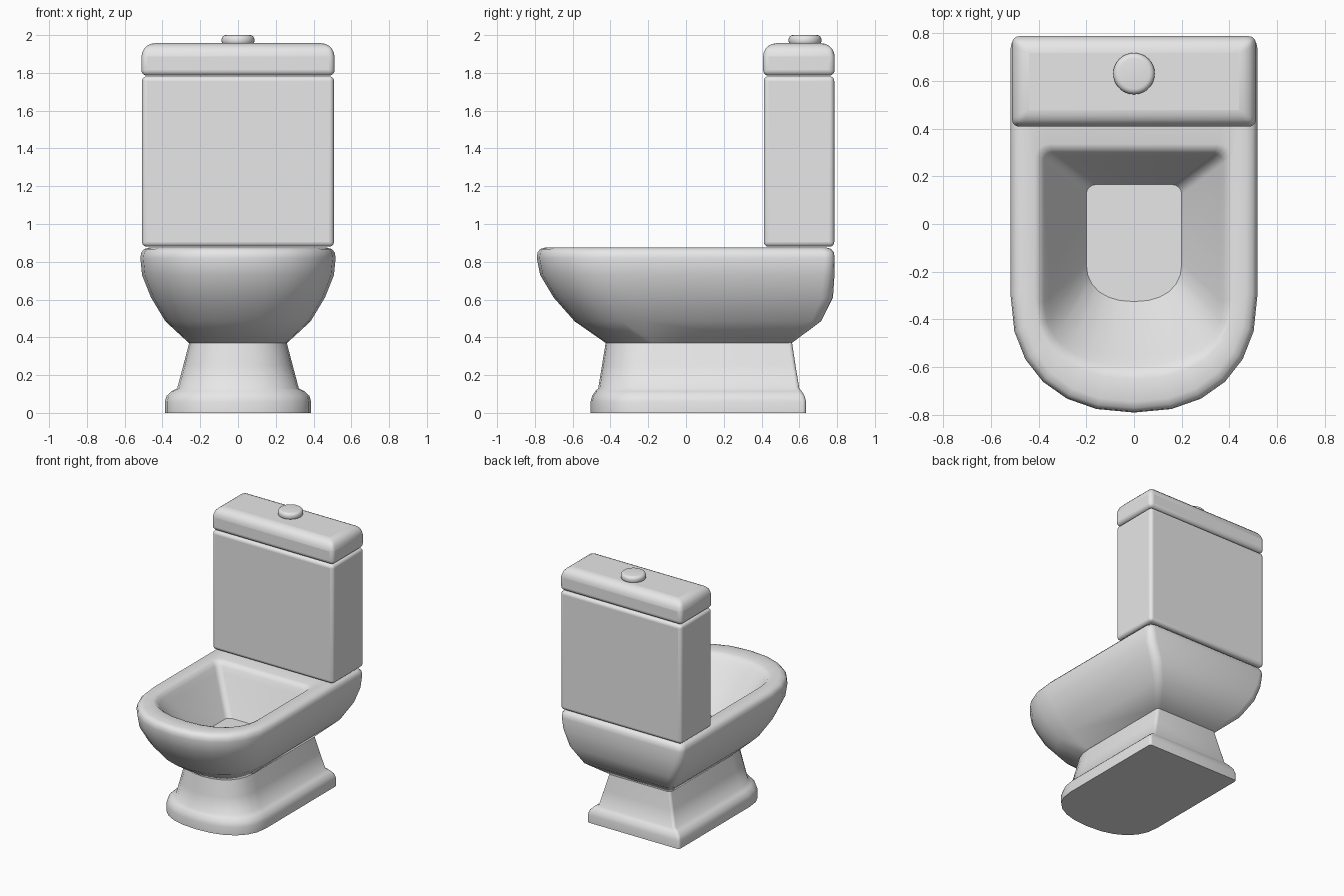
import bpy, bmesh
from math import sin, cos, pi, radians

cube = bpy.data.objects.get("Cube")
if cube:
    bpy.data.objects.remove(cube, do_unlink=True)

ceramic = bpy.data.materials.new("grey ceramic")
ceramic.use_nodes = True
ceramic.diffuse_color = (0.8, 0.8, 0.8, 1)
ceramic.node_tree.nodes["Principled BSDF"].inputs["Base Color"].default_value = (0.8, 0.8, 0.8, 1)


def finish(name, bm, angle=40):
    bmesh.ops.recalc_face_normals(bm, faces=bm.faces)
    mesh = bpy.data.meshes.new(name)
    bm.to_mesh(mesh)
    bm.free()
    obj = bpy.data.objects.new(name, mesh)
    bpy.context.collection.objects.link(obj)
    mesh.materials.append(ceramic)
    bpy.ops.object.select_all(action="DESELECT")
    obj.select_set(True)
    bpy.context.view_layer.objects.active = obj
    bpy.ops.object.shade_smooth_by_angle(angle=radians(angle))
    return obj


def outline(w, front, back, depth, r, steps=6, power=0.88):
    """Plan shape: square back with rounded corners, bulging front."""
    side = [(w - r + r * sin(a), back - r + r * cos(a))
            for a in (pi / 2 * i / 4 for i in range(5))]
    start = front + depth
    for i in range(steps):
        a = pi / 2 * i / steps
        side.append((w * cos(a) ** power, start - depth * sin(a) ** power))
    return side + [(0, front)] + [(-x, y) for x, y in reversed(side)]


def loft(name, rings, angle=40):
    """Skin a stack of (z, half width, front, back, front depth, corner radius)."""
    bm = bmesh.new()
    loops = [[bm.verts.new((x, y, z)) for x, y in outline(*ring)] for z, *ring in rings]
    n = len(loops[0])
    for low, high in zip(loops, loops[1:]):
        for i in range(n):
            j = (i + 1) % n
            bm.faces.new((low[i], low[j], high[j], high[i]))
    bm.faces.new(loops[0])
    bm.faces.new(loops[-1])
    return finish(name, bm, angle)


def rounded_box(name, x, y0, y1, z0, z1, top, other):
    """Box whose top edges and remaining edges have different roundings."""
    bm = bmesh.new()
    bmesh.ops.create_cube(bm, size=1)
    for v in bm.verts:
        v.co = (v.co.x * 2 * x, y0 if v.co.y < 0 else y1, z0 if v.co.z < 0 else z1)
    weight = bm.edges.layers.float.new("bevel_weight_edge")
    for e in bm.edges:
        upper = all(v.co.z == z1 or abs(v.co.z - z1) < 1e-4 for v in e.verts)
        e[weight] = 1 if upper else other / top
    obj = finish(name, bm)
    bevel = obj.modifiers.new("rounding", "BEVEL")
    bevel.limit_method = "WEIGHT"
    bevel.width = top
    bevel.segments = 5
    return obj


# Foot with a rolled skirting, tapering up to the bowl
loft("pedestal", [
    (0.00, 0.387, -0.505, 0.635, 0.29, 0.02),
    (0.06, 0.387, -0.505, 0.635, 0.29, 0.02),
    (0.09, 0.378, -0.497, 0.628, 0.29, 0.02),
    (0.115, 0.352, -0.480, 0.612, 0.28, 0.02),
    (0.13, 0.322, -0.465, 0.600, 0.27, 0.02),
    (0.25, 0.290, -0.445, 0.580, 0.26, 0.02),
    (0.38, 0.256, -0.424, 0.560, 0.25, 0.02),
], 50)

# Bowl: outside wall, rolled rim, then the basin down to the water
loft("bowl", [
    (0.37, 0.260, -0.425, 0.560, 0.25, 0.03),
    (0.485, 0.385, -0.590, 0.715, 0.36, 0.05),
    (0.61, 0.460, -0.700, 0.778, 0.43, 0.06),
    (0.73, 0.508, -0.772, 0.786, 0.48, 0.06),
    (0.82, 0.517, -0.790, 0.787, 0.49, 0.05),
    (0.85, 0.512, -0.786, 0.783, 0.49, 0.05),
    (0.868, 0.496, -0.772, 0.768, 0.48, 0.05),
    (0.875, 0.470, -0.745, 0.745, 0.46, 0.04),
    (0.875, 0.415, -0.650, 0.335, 0.34, 0.06),
    (0.867, 0.395, -0.625, 0.312, 0.30, 0.05),
    (0.842, 0.376, -0.595, 0.295, 0.27, 0.04),
    (0.80, 0.355, -0.560, 0.280, 0.25, 0.04),
    (0.54, 0.200, -0.325, 0.165, 0.16, 0.04),
])

# Cistern and its lid
rounded_box("cistern", 0.508, 0.412, 0.785, 0.88, 1.782, 0.025, 0.025)
rounded_box("cistern_lid", 0.511, 0.408, 0.787, 1.785, 1.957, 0.07, 0.03)

# Flush button
bm = bmesh.new()
bmesh.ops.create_cone(bm, cap_ends=True, segments=32, radius1=0.087, radius2=0.087, depth=0.055)
bmesh.ops.translate(bm, vec=(0, 0.63, 1.9725), verts=bm.verts)
rims = [e for e in bm.edges if abs(e.verts[0].co.z - e.verts[1].co.z) < 1e-4]
bmesh.ops.bevel(bm, geom=rims, offset=0.023, segments=4, profile=0.5, affect="EDGES")
finish("flush_button", bm)
